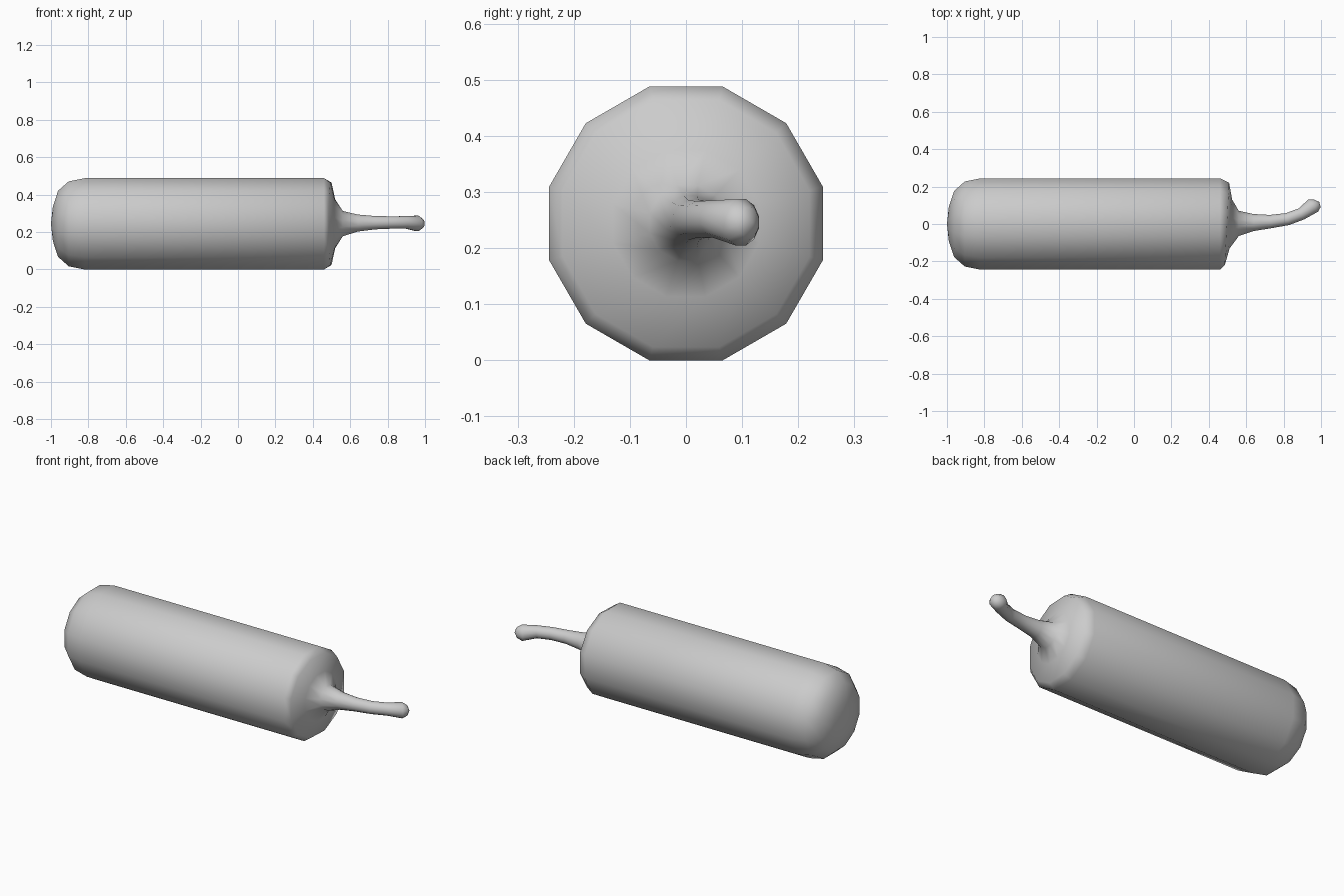
import bpy, bmesh
from math import cos, sin, pi, radians
from mathutils import Vector

if "Cube" in bpy.data.objects:
    bpy.data.objects.remove(bpy.data.objects["Cube"])

SIDES = 12


def loft(name, rings, start, end):
    """Skin 12-sided rings (x, y, z, radius, yaw in degrees) and close both ends to a point."""
    bm = bmesh.new()
    loops = []
    for x, y, z, r, yaw in rings:
        a = radians(yaw)
        side = Vector((-sin(a), cos(a), 0))
        up = Vector((0, 0, 1))
        loop = []
        for i in range(SIDES):
            t = 2 * pi * (i + 0.5) / SIDES
            loop.append(bm.verts.new(Vector((x, y, z)) + (side * cos(t) + up * sin(t)) * r))
        loops.append(loop)
    for a, b in zip(loops, loops[1:]):
        for i in range(SIDES):
            j = (i + 1) % SIDES
            bm.faces.new((a[i], a[j], b[j], b[i]))
    for loop, tip in ((loops[0], start), (loops[-1], end)):
        v = bm.verts.new(tip)
        for i in range(SIDES):
            bm.faces.new((loop[i], loop[(i + 1) % SIDES], v))
    bmesh.ops.recalc_face_normals(bm, faces=bm.faces)
    mesh = bpy.data.meshes.new(name)
    bm.to_mesh(mesh)
    bm.free()
    mesh.shade_smooth()
    obj = bpy.data.objects.new(name, mesh)
    bpy.context.collection.objects.link(obj)
    return obj


C = 0.244
# rounded end, straight barrel and shoulder
body = [
    (-0.99, 0, C, 0.095, 0),
    (-0.962, 0, C, 0.183, 0),
    (-0.905, 0, C, 0.235, 0),
    (-0.82, 0, C, 0.2526, 0),
    (0.46, 0, C, 0.2526, 0),
    (0.497, 0, C, 0.228, -3),
    (0.518, 0, C, 0.135, -3),
]
# thin stem bending toward +y, with a slightly swollen tip
stem = [
    (0.56, 0.003, 0.245, 0.07, 0),
    (0.64, 0.008, 0.248, 0.047, 2),
    (0.73, 0.013, 0.25, 0.037, 7),
    (0.82, 0.026, 0.251, 0.034, 15),
    (0.895, 0.054, 0.252, 0.034, 28),
    (0.958, 0.098, 0.246, 0.043, 40),
    (0.981, 0.111, 0.246, 0.027, 42),
]
loft("pepper_body_and_stem", body + stem, (-1, 0, C), (0.99, 0.118, 0.246))
